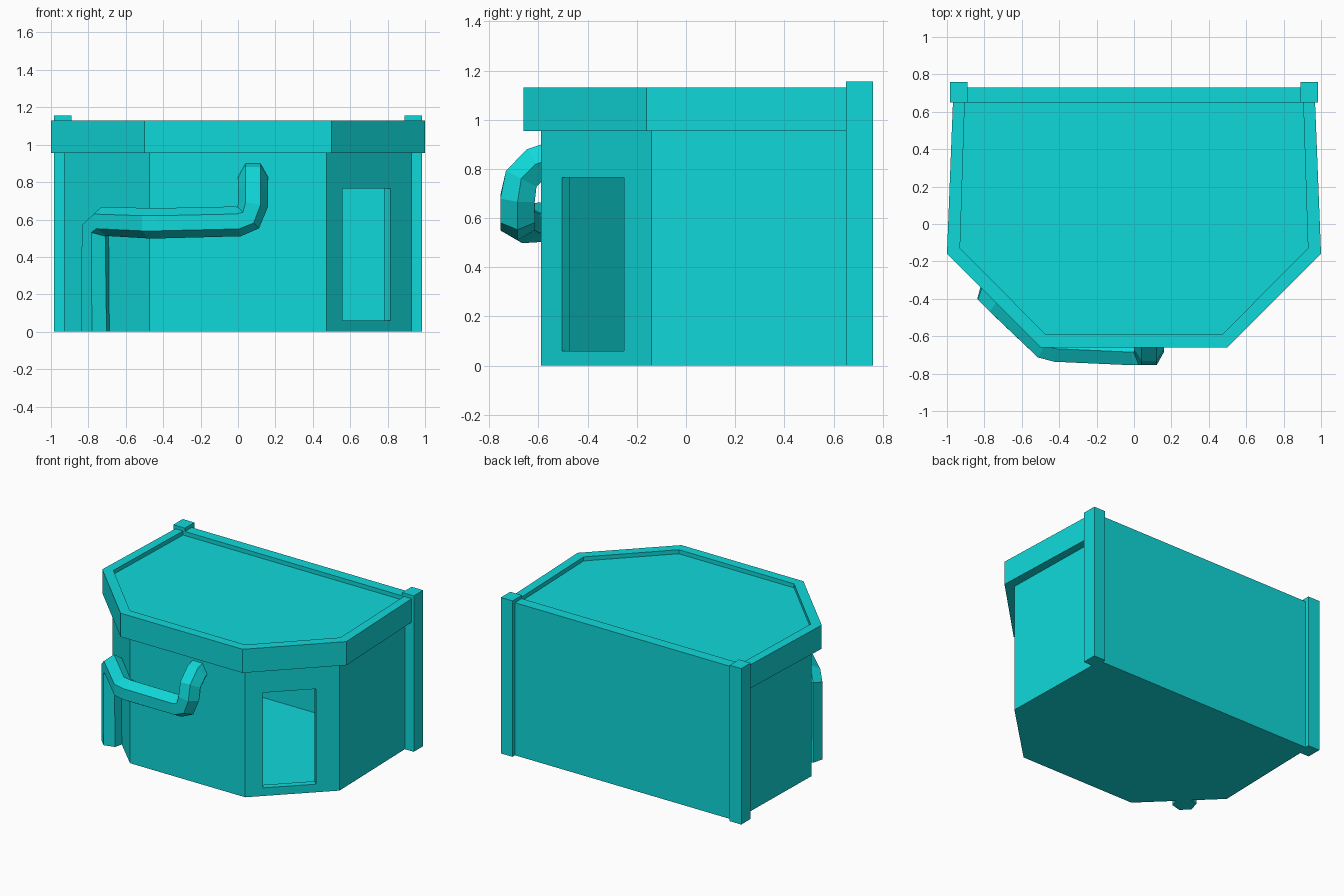
import bpy, bmesh, math
from mathutils import Vector, Matrix

if "Cube" in bpy.data.objects:
    bpy.data.objects.remove(bpy.data.objects["Cube"], do_unlink=True)

teal = bpy.data.materials.new("teal")
teal.use_nodes = True
COLOUR = (0.005, 0.69, 0.7, 1)
teal.diffuse_color = COLOUR
teal.node_tree.nodes["Principled BSDF"].inputs["Base Color"].default_value = COLOUR


def finish(name, bm):
    bmesh.ops.recalc_face_normals(bm, faces=bm.faces)
    mesh = bpy.data.meshes.new(name)
    bm.to_mesh(mesh)
    bm.free()
    mesh.materials.append(teal)
    obj = bpy.data.objects.new(name, mesh)
    bpy.context.collection.objects.link(obj)
    return obj


def prism(name, half, z0, z1):
    """Extrude a footprint given by its +x half, listed from back to front."""
    outline = half + [(-x, y) for x, y in reversed(half)]
    bm = bmesh.new()
    base = bm.faces.new([bm.verts.new((x, y, z0)) for x, y in outline])
    up = bmesh.ops.extrude_face_region(bm, geom=[base], use_keep_orig=True)
    bmesh.ops.translate(bm, vec=(0, 0, z1 - z0),
                        verts=[v for v in up["geom"] if isinstance(v, bmesh.types.BMVert)])
    return finish(name, bm)


def box(name, size, loc, angle=0):
    bm = bmesh.new()
    matrix = Matrix.Translation(loc) @ Matrix.Rotation(angle, 4, "Z") @ Matrix.Diagonal((*size, 1))
    bmesh.ops.create_cube(bm, size=1, matrix=matrix)
    return finish(name, bm)


def cut(obj, cutter):
    cutter.hide_render = True
    mod = obj.modifiers.new("cut", "BOOLEAN")
    mod.operation, mod.solver, mod.object = "DIFFERENCE", "EXACT", cutter
    bpy.context.view_layer.objects.active = obj
    bpy.ops.object.modifier_apply(modifier=mod.name)
    bpy.data.objects.remove(cutter, do_unlink=True)


# Hollow walls with a doorway in the angled corner
walls = prism("walls", [(0.91, 0.73), (0.93, -0.14), (0.472, -0.59)], 0, 0.96)
cut(walls, prism("room_cutter", [(0.86, 0.68), (0.88, -0.12), (0.455, -0.54)], 0.055, 0.92))
cut(walls, box("door_cutter", (0.36, 0.2, 0.705), (0.687, -0.378, 0.4125), math.radians(45)))

# Overhanging roof band with a shallow sunken top
roof = prism("roof_band", [(0.965, 0.73), (1.0, -0.16), (0.5, -0.66)], 0.955, 1.13)
cut(roof, prism("roof_cutter", [(0.905, 0.65), (0.93, -0.13), (0.472, -0.59)], 1.1, 1.3))

# Back corner posts
for side, label in ((1, "left"), (-1, "right")):
    box(label + "_back_post", (0.095, 0.11, 1.155), (side * 0.9375, 0.705, 0.5775))

# Six-sided pipe: each station is a centre and the direction of its outer flat
diagonal, front = (-1, -1, 0), (0, -1, 0)
stations = [
    ((-0.76, -0.38, 0), diagonal),
    ((-0.76, -0.38, 0.55), diagonal),
    ((-0.715, -0.425, 0.59), diagonal),
    ((-0.48, -0.652, 0.58), (-0.55, -0.83, 0)),
    ((-0.415, -0.667, 0.58), (-0.2, -1, 0)),
    ((0, -0.685, 0.59), front),
    ((0.055, -0.685, 0.61), front),
    ((0.08, -0.685, 0.68), front),
    ((0.08, -0.67, 0.76), (0, -0.92, 0.38)),
    ((0.08, -0.61, 0.82), (0, -0.7, 0.7)),
    ((0.08, -0.56, 0.835), (0, 0, 1)),
]
centres = [Vector(c) for c, _ in stations]
bm = bmesh.new()
rings = []
for i, (_, out) in enumerate(stations):
    ahead = centres[min(i + 1, len(centres) - 1)] - centres[i]
    behind = centres[i] - centres[max(i - 1, 0)]
    tangent = (ahead.normalized() + behind.normalized()).normalized()
    out = Vector(out)
    out = (out - tangent * out.dot(tangent)).normalized()
    across = tangent.cross(out)
    rings.append([bm.verts.new(centres[i] + 0.081 * (across * math.cos(a) + out * math.sin(a)))
                  for a in (k * math.pi / 3 for k in range(6))])
for lower, upper in zip(rings, rings[1:]):
    for k in range(6):
        n = (k + 1) % 6
        bm.faces.new((lower[k], lower[n], upper[n], upper[k]))
bm.faces.new(rings[0])
bm.faces.new(rings[-1])
finish("pipe", bm)
